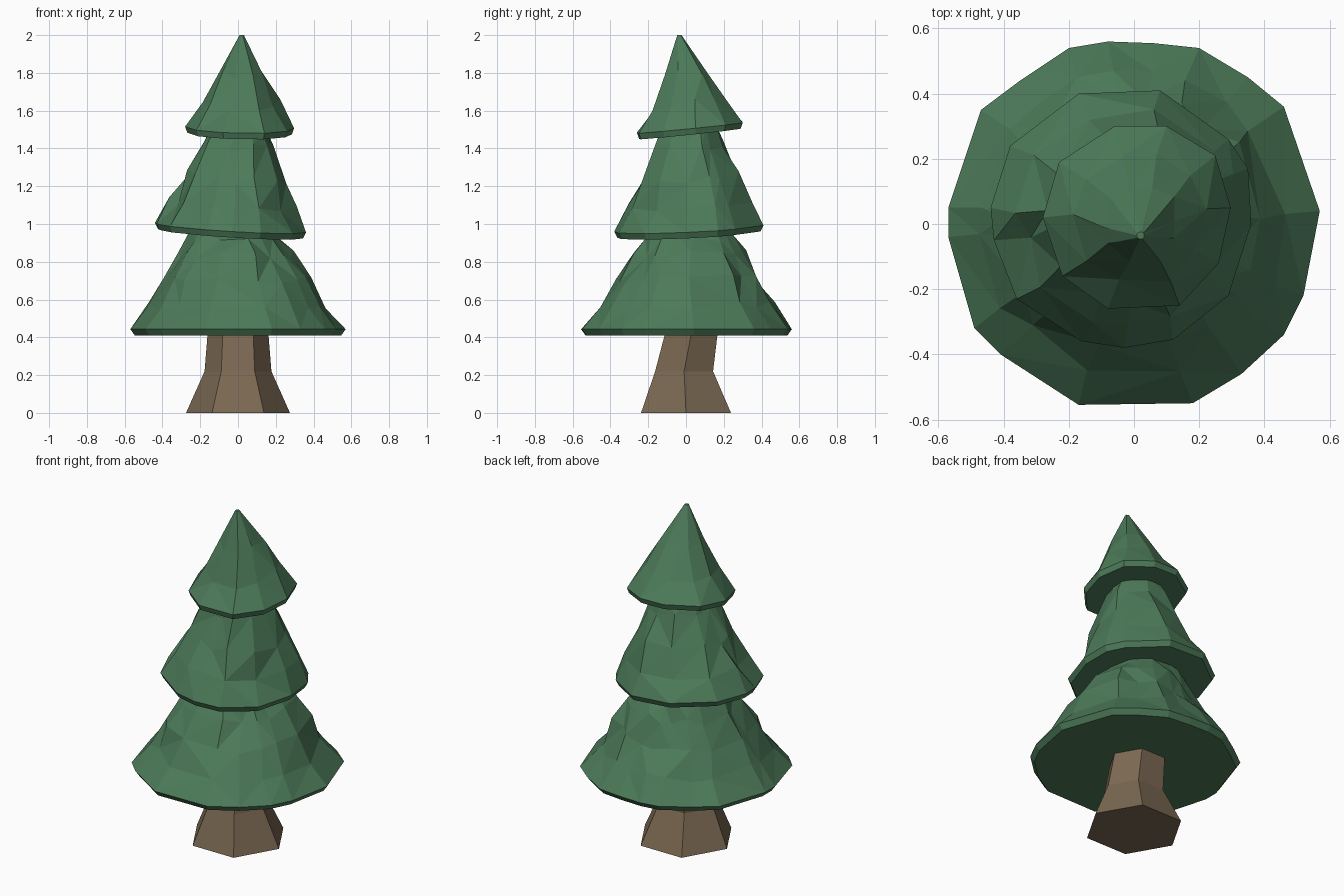
import bpy, bmesh, math, random
from mathutils import Vector

if "Cube" in bpy.data.objects:
    bpy.data.objects.remove(bpy.data.objects["Cube"])

random.seed(4)


def material(name, rgb):
    m = bpy.data.materials.new(name)
    m.diffuse_color = (*rgb, 1)
    m.use_nodes = True
    m.node_tree.nodes["Principled BSDF"].inputs["Base Color"].default_value = m.diffuse_color
    return m


def loft(name, rings, mat):
    """Join rings of equal point count into a closed, flat-shaded body."""
    bm = bmesh.new()
    loops = [[bm.verts.new(p) for p in ring] for ring in rings]
    n = len(loops[0])
    for a, b in zip(loops, loops[1:]):
        for i in range(n):
            j = (i + 1) % n
            bm.faces.new((a[i], a[j], b[j], b[i]))
    bm.faces.new(loops[0][::-1])
    bm.faces.new(loops[-1])
    if mat is green:
        bmesh.ops.triangulate(bm, faces=bm.faces[:])
    bmesh.ops.recalc_face_normals(bm, faces=bm.faces[:])
    me = bpy.data.meshes.new(name)
    bm.to_mesh(me)
    bm.free()
    me.materials.append(mat)
    ob = bpy.data.objects.new(name, me)
    bpy.context.collection.objects.link(ob)
    return ob


def tier(name, rim, base, slope, centre, profile):
    """Foliage skirt: rim outline, rim height and tilt, then (scale, z, cx, cy) rings."""
    cx, cy = centre

    def height(x, y):
        return base + slope[0] * x + slope[1] * y

    under = [Vector((cx + (x - cx) * 0.96, cy + (y - cy) * 0.96, height(x, y) - 0.032))
             for x, y in rim]
    rings = [under, [Vector((x, y, height(x, y))) for x, y in rim]]
    for k, (s, z, px, py) in enumerate(profile):
        last = k == len(profile) - 1
        ring = []
        for x, y in rim:
            j = 0 if last else 0.012
            # occasional dent, like a fold in the branches
            t = s * (0.92 if random.random() < 0.12 and not last else 1.0)
            tilt = 0 if last else (height(x, y) - base) * s
            ring.append(Vector((px + (x - cx) * t + random.uniform(-j, j),
                                py + (y - cy) * t + random.uniform(-j, j),
                                z + tilt + random.uniform(-2 * j, 2 * j))))
        rings.append(ring)
    return loft(name, rings, green)


green = material("foliage green", (0.073, 0.195, 0.1))
brown = material("bark brown", (0.195, 0.138, 0.084))

# Six-sided trunk, flared at the foot and leaning slightly back
trunk = []
for r, z, cy in ((0.275, 0, 0), (0.177, 0.22, -0.01), (0.16, 0.43, 0.03)):
    trunk.append([(r * math.cos(math.radians(a)), cy + r * math.sin(math.radians(a)), z)
                  for a in range(0, 360, 60)])
loft("trunk", trunk, brown)

# Lower foliage
tier("lower_foliage",
     [(0.57, 0.04), (0.46, 0.36), (0.35, 0.45), (0.2, 0.54), (0.06, 0.555), (-0.08, 0.56),
      (-0.2, 0.54), (-0.35, 0.44), (-0.47, 0.35), (-0.57, 0.05), (-0.57, -0.04),
      (-0.49, -0.32), (-0.41, -0.4), (-0.17, -0.555), (0.18, -0.55), (0.33, -0.46),
      (0.46, -0.34), (0.52, -0.22)],
     0.443, (0, 0), (0, 0),
     [(0.83, 0.57, 0, 0), (0.68, 0.71, 0, 0), (0.535, 0.84, 0, 0.01),
      (0.43, 0.93, -0.02, 0.02), (0.38, 0.97, -0.02, 0.02)])

# Middle foliage, tilted down to the right and front
tier("middle_foliage",
     [(0.36, 0.0), (0.35, 0.17), (0.29, 0.26), (0.08, 0.41), (-0.17, 0.4), (-0.38, 0.24),
      (-0.44, 0.05), (-0.43, -0.05), (-0.36, -0.23), (-0.16, -0.36), (-0.03, -0.38),
      (0.12, -0.355), (0.29, -0.22)],
     0.977, (-0.06, 0.05), (-0.04, 0.02),
     [(0.83, 1.1, -0.03, 0.02), (0.64, 1.25, -0.01, 0.02),
      (0.46, 1.41, 0, 0.02), (0.36, 1.52, 0, 0.02)])

# Top foliage, ending in an off-centre tip
tier("top_foliage",
     [(0.297, 0.05), (0.25, 0.21), (0.1, 0.3), (-0.06, 0.3), (-0.23, 0.19), (-0.28, 0.02),
      (-0.22, -0.16), (-0.08, -0.26), (0.14, -0.25), (0.26, -0.12)],
     1.508, (-0.02, 0.1), (0.01, 0.02),
     [(0.7, 1.64, 0.015, 0.02), (0.39, 1.8, 0.02, 0.0), (0.04, 2.0, 0.02, -0.035)])
